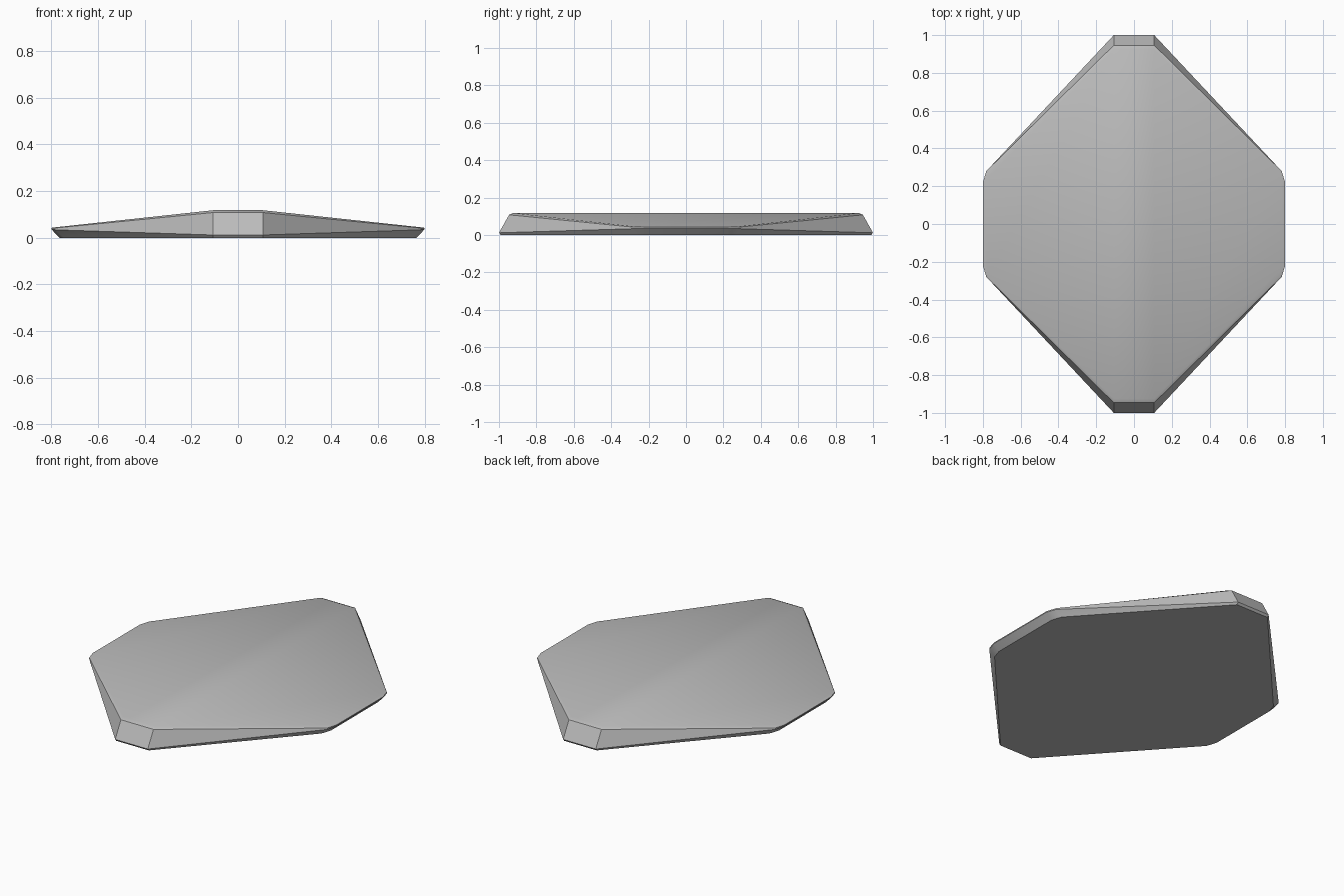
import bpy, bmesh, math

cube = bpy.data.objects.get("Cube")
if cube:
    bpy.data.objects.remove(cube)

grey = bpy.data.materials.new("plain_grey")
grey.use_nodes = True
colour = (0.5, 0.5, 0.5, 1)
grey.diffuse_color = colour
grey.node_tree.nodes["Principled BSDF"].inputs["Base Color"].default_value = colour

RIDGE = 0.107   # half width of the flat ridge
HEIGHT = 0.118
SLOPE = 0.108


def roof(x):
    return HEIGHT - (x - RIDGE) * SLOPE


# Quarter outlines from the base up: end corner, side bend, side corner
quarters = [
    [(RIDGE, 0.99, 0), (0.745, 0.28, 0), (0.765, 0.22, 0)],
    [(RIDGE, 1.0, 0.012), (0.782, 0.28, 0.034), (0.80, 0.22, 0.036)],
    [(RIDGE, 0.946, 0.108), (0.782, 0.28, 0.042), (0.80, 0.22, 0.042)],
    [(RIDGE, 0.925, HEIGHT), (0.777, 0.273, roof(0.777)), (0.797, 0.22, roof(0.797))],
]


def ring(bm, quarter):
    """Mirror a quarter outline into a closed loop of twelve vertices."""
    half = quarter + [(x, -y, z) for x, y, z in reversed(quarter)]
    loop = half + [(-x, y, z) for x, y, z in reversed(half)]
    return [bm.verts.new(p) for p in loop]


bm = bmesh.new()
rings = [ring(bm, q) for q in quarters]
count = len(rings[0])

# Sloping rim
for low, high in zip(rings, rings[1:]):
    for i in range(count):
        j = (i + 1) % count
        bm.faces.new((low[i], low[j], high[j], high[i]))

# Flat base, then top made of a ridge strip and two falling sides
bm.faces.new(rings[0])
top = rings[-1]
half = count // 2
bm.faces.new(top[:half])
bm.faces.new(top[half:])
bm.faces.new((top[0], top[half - 1], top[half], top[-1]))
bmesh.ops.recalc_face_normals(bm, faces=bm.faces)

mesh = bpy.data.meshes.new("faceted_plate")
bm.to_mesh(mesh)
bm.free()
mesh.materials.append(grey)
plate = bpy.data.objects.new("faceted_plate", mesh)
bpy.context.collection.objects.link(plate)

# Soften only the shallow edges
bpy.context.view_layer.objects.active = plate
plate.select_set(True)
bpy.ops.object.shade_smooth_by_angle(angle=math.radians(30))
